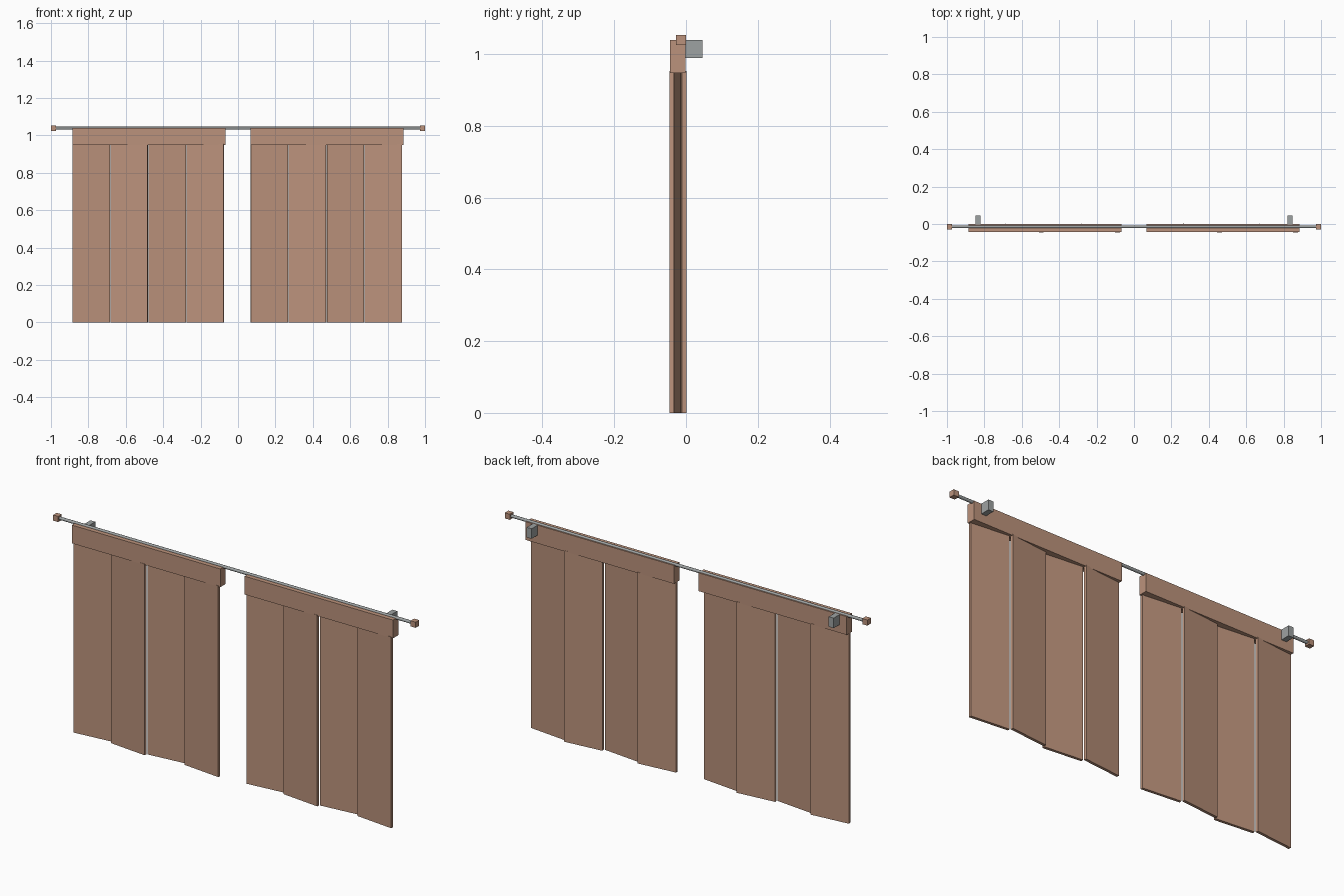
import bpy
import math

cube = bpy.data.objects.get("Cube")
if cube:
    bpy.data.objects.remove(cube, do_unlink=True)


def make_material(name, color):
    mat = bpy.data.materials.new(name)
    mat.use_nodes = True
    mat.diffuse_color = color
    mat.node_tree.nodes["Principled BSDF"].inputs["Base Color"].default_value = color
    return mat


tan = make_material("warm_tan", (0.50, 0.29, 0.20, 1))
grey = make_material("metal_grey", (0.34, 0.36, 0.36, 1))


def box(name, center, size, mat, turn=0):
    bpy.ops.mesh.primitive_cube_add(size=1, location=center)
    ob = bpy.context.object
    ob.name = name
    ob.scale = size
    bpy.ops.object.transform_apply(location=False, rotation=False, scale=True)
    ob.rotation_euler.z = turn
    ob.data.materials.append(mat)
    return ob


ROD_Y, ROD_Z = -0.0145, 1.039
PANEL_PITCH = 0.2035
PANEL_TURN = math.radians(5.7)

# Rod
bpy.ops.mesh.primitive_cylinder_add(vertices=12, radius=0.0075, depth=1.96,
                                    location=(0, ROD_Y, ROD_Z),
                                    rotation=(0, math.pi / 2, 0))
rod = bpy.context.object
rod.name = "rod"
rod.data.materials.append(grey)
bpy.ops.object.shade_smooth_by_angle()

for side, label in ((-1, "right"), (1, "left")):
    # Rod end caps and wall brackets
    box(f"{label}_end_cap", (side * 0.986, ROD_Y, ROD_Z), (0.028, 0.028, 0.028), tan)
    box(f"{label}_bracket", (side * 0.833, 0.0215, 1.014), (0.027, 0.049, 0.05), grey)

    # Curtain header that wraps the rod
    box(f"{label}_header", (side * 0.4765, -0.0225, 0.9935), (0.819, 0.043, 0.091), tan)

    # Pleat panels turn alternately back and forward
    middle = side * 0.4765 - 0.004
    for i in range(4):
        sign = 1 if i % 2 == 0 else -1
        x = middle + (i - 1.5) * PANEL_PITCH
        box(f"{label}_panel_{i + 1}", (x, -0.0225 + sign * 0.0075, 0.4765),
            (0.2, 0.0135, 0.953), tan, sign * PANEL_TURN)
